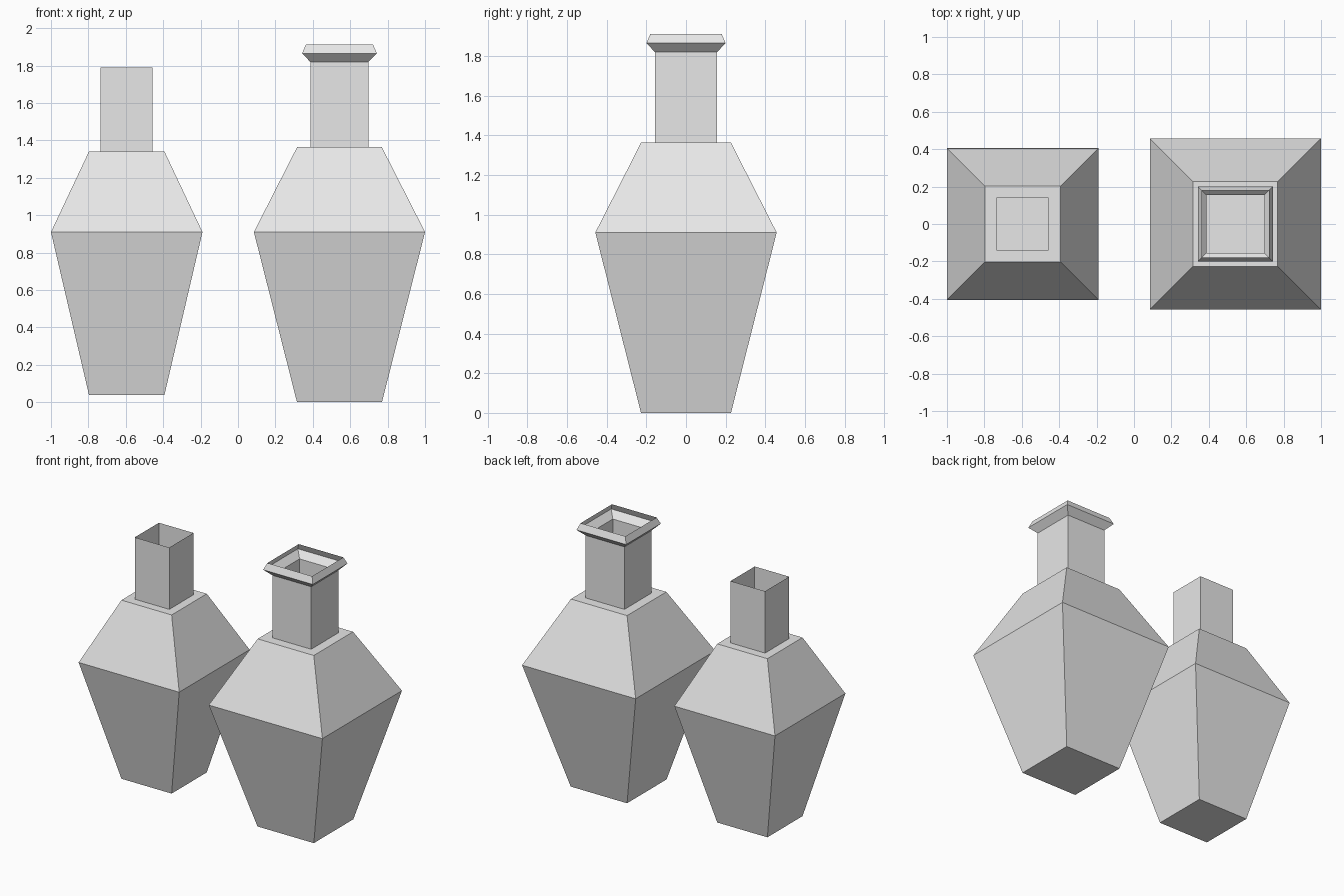
import bpy
import bmesh

cube = bpy.data.objects.get("Cube")
if cube:
    bpy.data.objects.remove(cube, do_unlink=True)

# One plain clay colour
clay = bpy.data.materials.new("pale_grey_clay")
clay.use_nodes = True
colour = (0.8, 0.8, 0.8, 1.0)
clay.diffuse_color = colour
clay.node_tree.nodes["Principled BSDF"].inputs["Base Color"].default_value = colour

CORNERS = [(-1, -1), (1, -1), (1, 1), (-1, 1)]


def square_bottle(name, centre_x, profile):
    """Skin square rings given as (half width, height), open at the mouth."""
    bm = bmesh.new()
    rings = [[bm.verts.new((sx * half, sy * half, z)) for sx, sy in CORNERS]
             for half, z in profile]
    bm.faces.new(reversed(rings[0]))  # base
    for low, high in zip(rings, rings[1:]):
        for i in range(4):
            j = (i + 1) % 4
            bm.faces.new((low[i], low[j], high[j], high[i]))
    mesh = bpy.data.meshes.new(name)
    bm.to_mesh(mesh)
    bm.free()
    mesh.materials.append(clay)
    obj = bpy.data.objects.new(name, mesh)
    obj.location.x = centre_x
    bpy.context.collection.objects.link(obj)
    return obj


# Smaller bottle: tapered body, shoulder, ledge, plain neck
square_bottle("small_bottle", -0.595, [
    (0.202, 0.04), (0.405, 0.91), (0.202, 1.34), (0.139, 1.34), (0.139, 1.79)])

# Larger bottle: same form with a flared lip
square_bottle("large_bottle", 0.5425, [
    (0.227, 0.0), (0.4575, 0.91), (0.226, 1.365), (0.156, 1.365),
    (0.156, 1.82), (0.2, 1.865), (0.18, 1.912)])
